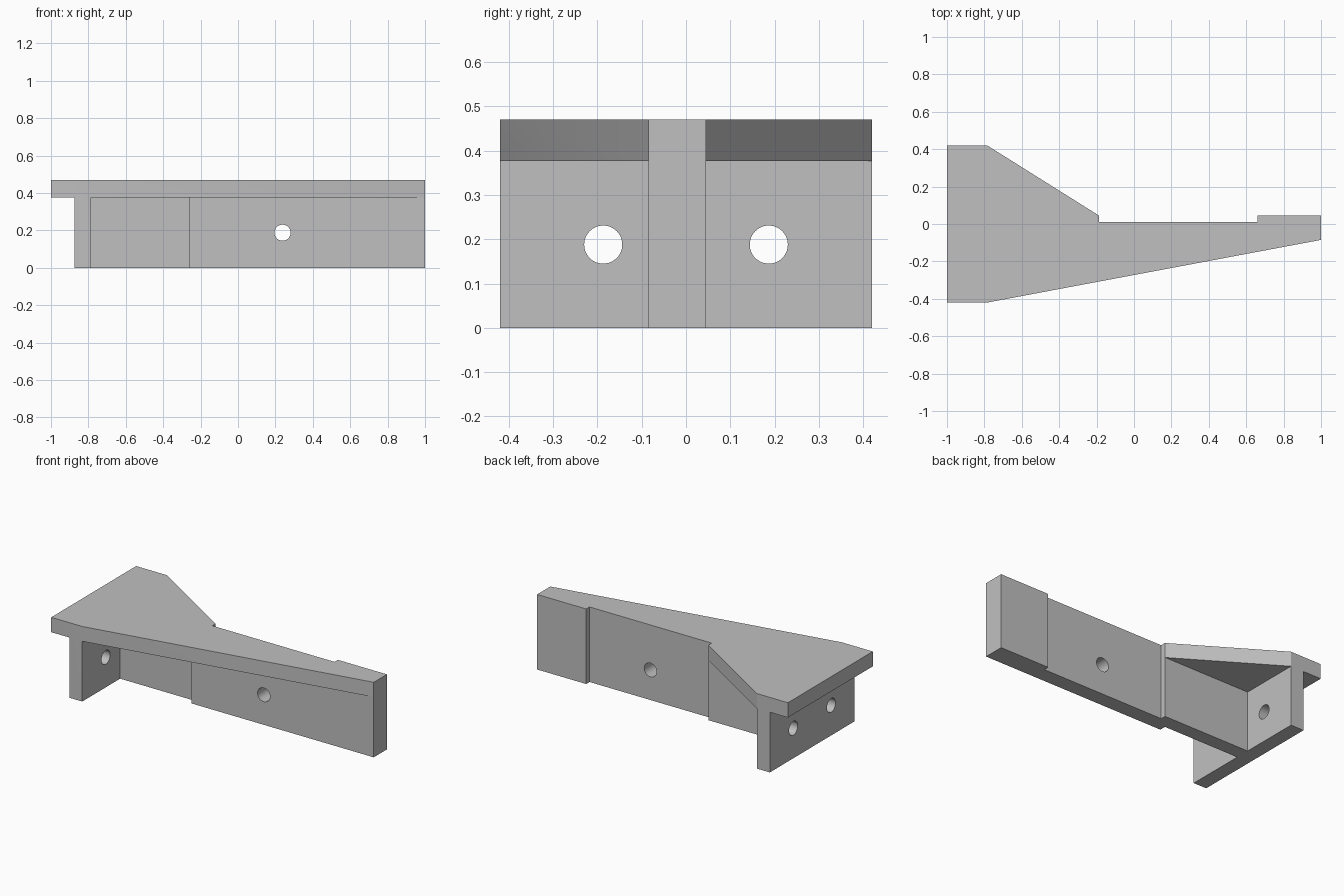
import bpy
import bmesh
from math import radians
from mathutils import Matrix

cube = bpy.data.objects.get("Cube")
if cube:
    bpy.data.objects.remove(cube, do_unlink=True)

grey = bpy.data.materials.new("plain grey")
grey.use_nodes = True
colour = (0.53, 0.53, 0.53, 1)
grey.diffuse_color = colour
grey.node_tree.nodes["Principled BSDF"].inputs["Base Color"].default_value = colour


def make_object(name, bm):
    bmesh.ops.recalc_face_normals(bm, faces=bm.faces)
    mesh = bpy.data.meshes.new(name)
    bm.to_mesh(mesh)
    bm.free()
    mesh.materials.append(grey)
    obj = bpy.data.objects.new(name, mesh)
    bpy.context.collection.objects.link(obj)
    return obj


def prism(name, outline, bottom, top):
    """Extrude a plan outline straight up."""
    bm = bmesh.new()
    face = bm.faces.new([bm.verts.new((x, y, bottom)) for x, y in outline])
    extruded = bmesh.ops.extrude_face_region(bm, geom=[face])["geom"]
    verts = [g for g in extruded if isinstance(g, bmesh.types.BMVert)]
    bmesh.ops.translate(bm, verts=verts, vec=(0, 0, top - bottom))
    return make_object(name, bm)


def drill(name, location, axis):
    """Cylinder used to cut a bolt hole along x or y."""
    bm = bmesh.new()
    bmesh.ops.create_cone(bm, cap_ends=True, segments=48, radius1=HOLE, radius2=HOLE, depth=0.4,
                          matrix=Matrix.Translation(location)
                          @ Matrix.Rotation(radians(90), 4, "Y" if axis == "x" else "X"))
    return make_object(name, bm)


def combine(target, other, operation):
    mod = target.modifiers.new(operation.lower(), "BOOLEAN")
    mod.operation = operation
    mod.solver = "EXACT"
    mod.object = other
    bpy.context.view_layer.objects.active = target
    bpy.ops.object.modifier_apply(modifier=mod.name)
    bpy.data.objects.remove(other, do_unlink=True)


HEIGHT, UNDER, HOLE = 0.47, 0.377, 0.043
HALF, BACK, FRONT, RECESS = 0.42, 0.045, -0.085, 0.012
WALL_OUT, WALL_IN = -0.875, -0.785
STEP, SLOT_A, SLOT_B = -0.262, -0.187, 0.66

# Shared back edge of the web, with its shallow recess
web_back = [(SLOT_A, BACK), (SLOT_A, RECESS), (SLOT_B, RECESS), (SLOT_B, BACK), (1, BACK), (1, FRONT)]

# End wall and web as one T-shaped plan
bracket = prism("bracket", [(WALL_OUT, -HALF), (WALL_OUT, HALF), (WALL_IN, HALF), (WALL_IN, BACK)]
                + web_back
                + [(STEP, FRONT), (STEP, -BACK), (WALL_IN, -BACK), (WALL_IN, -HALF)], 0, UNDER)

# Tapered top plate
plate = prism("top_plate", [(-1, -HALF), (-1, HALF), (WALL_IN, HALF)] + web_back
              + [(WALL_IN, -HALF)], UNDER, HEIGHT)
combine(bracket, plate, "UNION")

# Bolt holes: two through the end wall, one through the web
for side in (-1, 1):
    combine(bracket, drill("wall_drill", (WALL_OUT, side * 0.187, 0.188), "x"), "DIFFERENCE")
combine(bracket, drill("web_drill", (0.238, 0, 0.188), "y"), "DIFFERENCE")

bpy.ops.object.select_all(action="DESELECT")
bracket.select_set(True)
bpy.context.view_layer.objects.active = bracket
bpy.ops.object.shade_smooth_by_angle(angle=radians(30))
